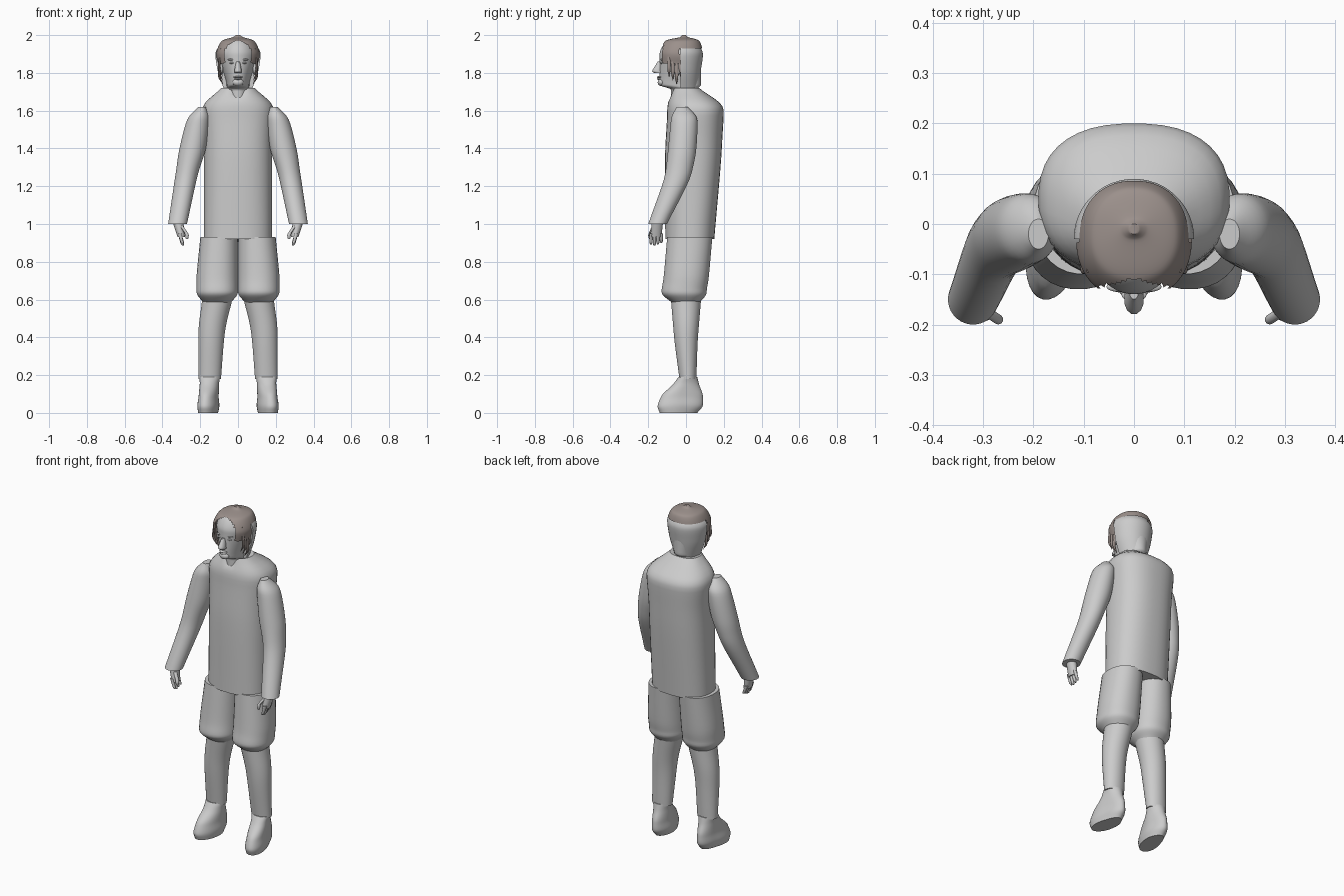
import bpy, bmesh, math

cube = bpy.data.objects.get("Cube")
if cube:
    bpy.data.objects.remove(cube)


def material(name, red, green, blue):
    mat = bpy.data.materials.new(name)
    mat.use_nodes = True
    mat.diffuse_color = (red, green, blue, 1)
    shader = mat.node_tree.nodes["Principled BSDF"]
    shader.inputs["Base Color"].default_value = mat.diffuse_color
    return mat


GREY = material("light grey", .6, .6, .6)
BROWN = material("hair brown", .33, .28, .26)


def finish(name, bm, mat):
    """Turn the bmesh into a smooth-shaded object with one material."""
    bmesh.ops.recalc_face_normals(bm, faces=bm.faces)
    mesh = bpy.data.meshes.new(name)
    bm.to_mesh(mesh)
    bm.free()
    mesh.materials.append(mat)
    part = bpy.data.objects.new(name, mesh)
    bpy.context.collection.objects.link(part)
    bpy.ops.object.select_all(action="DESELECT")
    part.select_set(True)
    bpy.context.view_layer.objects.active = part
    bpy.ops.object.shade_smooth_by_angle(angle=math.radians(40))


def slope(before, after):
    """Harmonic mean tangent, so that outlines never overshoot."""
    return 0 if before * after <= 0 else 2 * before * after / (before + after)


def blend(a, b, c, d, t):
    start, end = slope(b - a, c - b), slope(c - b, d - c)
    ease = t * t * (3 - 2 * t)
    return b + (c - b) * ease + t * (1 - t) * ((1 - t) * start - t * end)


def smooth_sections(keys, steps):
    first = [2 * a - b for a, b in zip(keys[0], keys[1])]
    last = [2 * a - b for a, b in zip(keys[-1], keys[-2])]
    padded = [first, *keys, last]
    for group in zip(padded, padded[1:], padded[2:], padded[3:]):
        for step in range(steps):
            yield [blend(*values, step / steps) for values in zip(*group)]
    yield keys[-1]


def loft(name, keys, sides=32, steps=6, power=2, taper=0, side=1,
         mat=GREY, shape=None, keep=None):
    """Skin rounded sections given as (z, centre x, centre y, radius x, radius y)."""
    bm = bmesh.new()
    rings = []
    for z, cx, cy, rx, ry in smooth_sections(keys, steps):
        ring = []
        for i in range(sides):
            angle = math.tau * (i + .5) / sides
            c, s = math.cos(angle), math.sin(angle)
            x = math.copysign(abs(c) ** (2 / power), c) * rx * (1 + taper * s)
            y = math.copysign(abs(s) ** (2 / power), s) * ry
            ring.append(bm.verts.new((side * (cx + x), cy + y, z)))
        rings.append(ring)
    for low, high in zip(rings, rings[1:]):
        for i in range(sides):
            bm.faces.new((low[i - 1], low[i], high[i], high[i - 1]))
    bm.faces.new(rings[0])
    bm.faces.new(rings[-1])
    if shape:
        for vert in bm.verts:
            shape(vert.co)
    if keep:
        unwanted = [f for f in bm.faces if not keep(f.calc_center_median())]
        bmesh.ops.delete(bm, geom=unwanted, context="FACES")
    finish(name, bm, mat)


def blob(name, centre, size):
    bm = bmesh.new()
    bmesh.ops.create_uvsphere(bm, u_segments=16, v_segments=10, radius=1)
    for vert in bm.verts:
        vert.co = [c + s * p for c, s, p in zip(centre, size, vert.co)]
    finish(name, bm, GREY)


# Tunic with sloped shoulders and a notched neck
def neck_notch(co):
    if co.z > 1.65 and co.y < 0:
        co.z -= max(0, .05 - abs(co.x)) * (co.z - 1.65) / .07


loft("tunic", [(.92, 0, .02, .18, .13), (1.4, 0, .04, .18, .15),
               (1.6, 0, .05, .19, .15), (1.72, 0, 0, .09, .07)],
     sides=40, power=2.4, shape=neck_notch)

# Head, narrower towards the face
head = [(1.65, 0, -.01, .06, .07), (1.71, 0, -.01, .06, .07), (1.74, 0, -.03, .06, .11),
        (1.85, 0, -.03, .09, .11), (1.9, 0, -.03, .1, .11),
        (1.97, 0, -.02, .07, .08), (1.99, 0, -.01, .01, .01)]
loft("head", head, sides=40, taper=.1)
loft("nose", [(1.8, 0, -.14, .02, .03), (1.81, 0, -.15, .02, .03),
              (1.86, 0, -.13, .01, .02)], sides=12)
blob("chin", (0, -.13, 1.75), (.03, .02, .02))
for name, height, width in (("lower_lip", 1.768, .02), ("upper_lip", 1.778, .025)):
    blob(name, (0, -.14, height), (width, .015, .005))


# Rounded shell around the back of the head
def flat_front(co):
    co.y = max(co.y, -.03)


loft("back_shell", [(1.7, 0, -.03, .07, .09), (1.82, 0, -.03, .11, .11),
                    (1.9, 0, -.03, .12, .12), (1.97, 0, -.03, .08, .08)],
     sides=40, shape=flat_front)


# Hair crown, lower at the sides and arched over the forehead
def in_hair(c):
    if c.y > -.03:
        return c.z > 1.93
    return c.z > 1.83 and (abs(c.x) > .07 or c.z > 1.97 - 10 * c.x * c.x)


crown = [(z, x, y, rx + .015, ry + .01) for z, x, y, rx, ry in head[3:]]
crown.append((2, 0, -.01, .01, .01))
loft("hair", crown, sides=64, steps=10, power=2.2, mat=BROWN, keep=in_hair)


# Toes turned slightly outward
def toe_out(co):
    co.x += math.copysign(max(0, -co.y) / 6, co.x)


for side, label in ((1, "left"), (-1, "right")):
    # Face details
    blob(label + "_brow", (side * .03, -.125, 1.87), (.025, .01, .006))
    blob(label + "_eye", (side * .03, -.126, 1.853), (.015, .01, .006))
    blob(label + "_ear", (side * .09, -.045, 1.82), (.012, .02, .03))

    # Loose locks in front of the ears
    for i in range(4):
        y = -.09 + i * .02
        tip = 1.78 - i % 3 * .02
        loft(f"{label}_lock_{i + 1}",
             [(tip, .08, y, .001, .001), (tip + .05, .1, y, .007, .01),
              (1.93, .09, y, .005, .007)],
             sides=8, side=side, mat=BROWN)

    # Sleeve
    loft(label + "_sleeve",
         [(1, .32, -.15, .05, .05), (1.27, .27, -.04, .06, .07),
          (1.4, .24, -.02, .07, .075), (1.55, .21, -.01, .06, .07),
          (1.62, .19, -.02, .02, .03)], side=side)

    # Hand with curled fingers and a thumb
    loft(label + "_palm", [(.93, .3, -.16, .02, .03), (1.02, .32, -.15, .03, .03)],
         sides=20, side=side)
    for i in range(4):
        y = -.185 + i * .018
        tip = .885 + abs(i - 1) * .007
        loft(f"{label}_finger_{i + 1}",
             [(tip, .29, y, .004, .004), (tip + .01, .295, y, .008, .008),
              (.95, .31, y, .01, .01)], sides=10, side=side)
    loft(label + "_thumb", [(.92, .27, -.19, .006, .006), (.94, .27, -.19, .01, .01),
                            (.99, .3, -.17, .01, .01)], sides=10, side=side)

    # Baggy breeches gathered below the knee
    loft(label + "_breeches",
         [(.58, .11, 0, .07, .07), (.64, .11, -.01, .11, .12),
          (.71, .11, 0, .11, .12), (.93, .1, .02, .1, .12)],
         power=2.2, side=side)

    # Stocking
    loft(label + "_stocking", [(.18, .15, .01, .06, .045), (.42, .14, 0, .07, .065),
                               (.6, .11, 0, .08, .08)], side=side)

    # Rounded shoe
    loft(label + "_shoe",
         [(0, .15, -.04, .05, .1), (.04, .15, -.03, .055, .12),
          (.09, .15, -.02, .05, .11), (.15, .15, 0, .05, .07),
          (.19, .15, .01, .055, .05)], taper=-.1, side=side, shape=toe_out)
